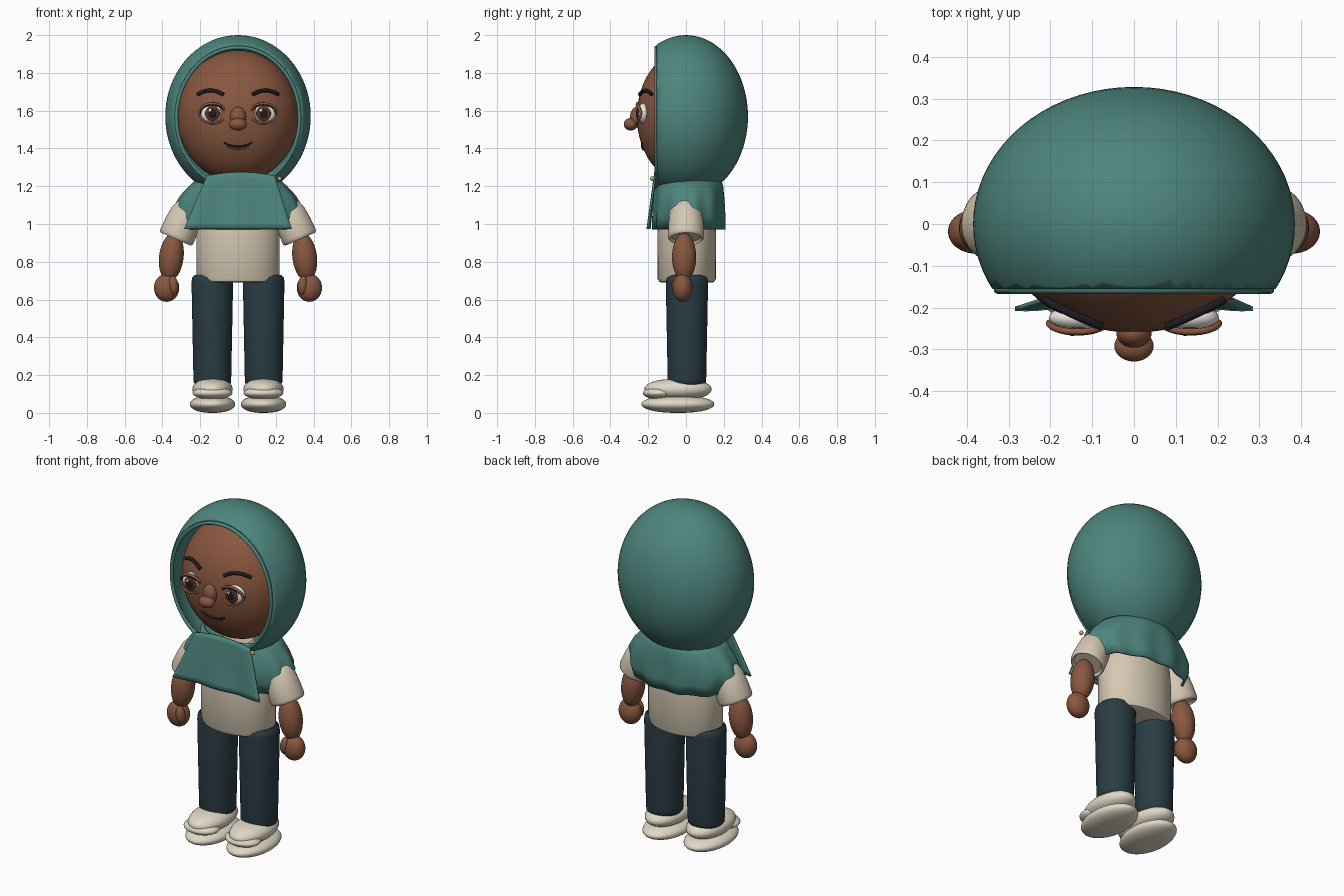
import bpy, bmesh, math
from mathutils import Vector, Matrix

if "Cube" in bpy.data.objects:
    bpy.data.objects.remove(bpy.data.objects["Cube"])


def mat(name, rgb):
    m = bpy.data.materials.new(name)
    m.diffuse_color = (*rgb, 1)
    m.use_nodes = True
    m.node_tree.nodes["Principled BSDF"].inputs["Base Color"].default_value = m.diffuse_color
    return m


TEAL = mat("teal_cloth", (0.075, 0.235, 0.205))
SKIN = mat("brown_skin", (0.25, 0.095, 0.05))
CREAM = mat("cream_cloth", (0.67, 0.58, 0.45))
NAVY = mat("navy_cloth", (0.022, 0.045, 0.058))
SHOE = mat("off_white", (0.75, 0.69, 0.57))
WHITE = mat("eye_white", (0.85, 0.82, 0.75))
IRIS = mat("iris_brown", (0.10, 0.035, 0.018))
DARK = mat("near_black", (0.012, 0.012, 0.015))
LIP = mat("lip_brown", (0.14, 0.04, 0.025))
GOLD = mat("gold", (0.6, 0.38, 0.1))


def finish(name, bm, material, thickness=0, angle=40):
    me = bpy.data.meshes.new(name)
    bmesh.ops.recalc_face_normals(bm, faces=bm.faces)
    bm.to_mesh(me)
    bm.free()
    ob = bpy.data.objects.new(name, me)
    bpy.context.collection.objects.link(ob)
    me.materials.append(material)
    bpy.ops.object.select_all(action='DESELECT')
    ob.select_set(True)
    bpy.context.view_layer.objects.active = ob
    bpy.ops.object.shade_smooth_by_angle(angle=math.radians(angle))
    if thickness:
        s = ob.modifiers.new("thickness", 'SOLIDIFY')
        s.thickness, s.offset = thickness, -1
    return ob


def ball(name, c, r, material, tilt=0, power=1.0, seg=40):
    """Ellipsoid; tilt turns it about y, power < 1 squares it off vertically."""
    bm = bmesh.new()
    bmesh.ops.create_uvsphere(bm, u_segments=seg, v_segments=seg // 2, radius=1)
    for v in bm.verts:
        h = math.hypot(v.co.x, v.co.y)
        if h > 1e-5:
            k = h ** (power - 1)
            v.co.x *= k
            v.co.y *= k
    bm.transform(Matrix.Translation(c) @ Matrix.Rotation(tilt, 4, 'Y') @ Matrix.Diagonal((*r, 1)))
    return finish(name, bm, material)


def loft(name, rings, material, c=(0, 0), n=48, caps=True, ripple=None, thickness=0):
    """Stack of elliptical rings (z, rx, ry)."""
    bm = bmesh.new()
    loops = []
    for i, (z, rx, ry) in enumerate(rings):
        loop = []
        for k in range(n):
            a = math.tau * k / n
            g = 1 + (ripple(a, i / (len(rings) - 1)) if ripple else 0)
            loop.append(bm.verts.new((c[0] + rx * g * math.cos(a), c[1] + ry * g * math.sin(a), z)))
        loops.append(loop)
    for p, q in zip(loops, loops[1:]):
        for k in range(n):
            j = (k + 1) % n
            bm.faces.new((p[k], p[j], q[j], q[k]))
    if caps:
        bm.faces.new(loops[0])
        bm.faces.new(loops[-1])
    return finish(name, bm, material, thickness)


def tube(name, pts, r, material, closed=False):
    cu = bpy.data.curves.new(name, 'CURVE')
    cu.dimensions = '3D'
    cu.bevel_depth, cu.bevel_resolution, cu.use_fill_caps = r, 3, True
    sp = cu.splines.new('POLY')
    sp.points.add(len(pts) - 1)
    for p, co in zip(sp.points, pts):
        p.co = (*co, 1)
    sp.use_cyclic_u = closed
    sp.use_smooth = True
    cu.materials.append(material)
    ob = bpy.data.objects.new(name, cu)
    bpy.context.collection.objects.link(ob)
    return ob


HEAD, HR = (0, 0, 1.57), (0.32, 0.26, 0.35)


def on_face(x, z, lift=0.0):
    s = 1 - (x / HR[0]) ** 2 - ((z - HEAD[2]) / HR[2]) ** 2
    return (x, -HR[1] * math.sqrt(max(s, 0)) - lift, z)


def arc_on_face(x0, x1, z, rise, lift, n=14):
    ts = [i / n for i in range(n + 1)]
    return [on_face(x0 + (x1 - x0) * t, z + rise * 4 * t * (1 - t), lift) for t in ts]


# head, nose and mouth
ball("head", HEAD, HR, SKIN, seg=64)
ball("nose_bridge", (0, -0.262, 1.565), (0.042, 0.034, 0.055), SKIN)
ball("nose_tip", (0, -0.292, 1.528), (0.047, 0.037, 0.033), SKIN)
tube("mouth_line", arc_on_face(-0.075, 0.075, 1.43, -0.02, 0.003), 0.005, DARK)
tube("lower_lip", arc_on_face(-0.055, 0.055, 1.416, -0.02, 0.002), 0.006, LIP)

# headscarf hood: ellipsoid shell opened at the front
bm = bmesh.new()
bmesh.ops.create_uvsphere(bm, u_segments=72, v_segments=40, radius=1)
bm.transform(Matrix.Translation((0, 0, 1.57)) @ Matrix.Diagonal((0.385, 0.328, 0.43, 1)))
bmesh.ops.bisect_plane(bm, geom=bm.verts[:] + bm.edges[:] + bm.faces[:],
                       plane_co=(0, -0.155, 0), plane_no=(0, -1, 0), clear_outer=True)
finish("scarf_hood", bm, TEAL, 0.012)
tube("hood_rim", [(0.326 * math.cos(a), -0.157, 1.562 + 0.372 * math.sin(a))
                  for a in (math.tau * i / 72 for i in range(72))], 0.01, TEAL, True)

# scarf cape over the shoulders, folds deepening towards the hem
loft("scarf_cape", [(1.25, 0.21, 0.165), (1.2, 0.26, 0.18), (1.15, 0.305, 0.186), (1.09, 0.338, 0.19),
                    (1.03, 0.33, 0.192), (0.97, 0.3, 0.192)], TEAL, (0, 0.018), 96, False,
     lambda a, t: 0.035 * t * math.sin(11 * a), 0.012)

# front drape of the scarf
bm = bmesh.new()
NX, NZ = 24, 10
grid = []
for j in range(NZ + 1):
    t = j / NZ
    row = []
    for i in range(NX + 1):
        u = 2 * i / NX - 1
        x = u * (0.18 + 0.105 * t) + 0.015 * (1 - t)
        z = 1.255 + 0.02 * (1 - u * u) * (1 - t) - 0.28 * t
        row.append(bm.verts.new((x, -0.168 - 0.035 * t - 0.006 * t * math.cos(7 * u), z)))
    grid.append(row)
for p, q in zip(grid, grid[1:]):
    for i in range(NX):
        bm.faces.new((p[i], p[i + 1], q[i + 1], q[i]))
finish("scarf_drape", bm, TEAL, 0.01)
ball("scarf_pin", (0.22, -0.178, 1.24), (0.012,) * 3, GOLD, seg=16)

# shirt body
loft("shirt", [(0.69, 0.2, 0.135), (0.695, 0.212, 0.147), (0.71, 0.22, 0.154), (0.95, 0.22, 0.155),
               (1.06, 0.21, 0.15), (1.14, 0.14, 0.11), (1.2, 0.08, 0.08)], CREAM, (0, 0.004), 64)

for sx, side in ((-1, "left"), (1, "right")):
    # eye, lids and brow
    ex, ez = 0.135 * sx, 1.585
    ball(side + "_eyeball", (ex, -0.225, ez), (0.068, 0.032, 0.055), WHITE)
    ball(side + "_iris", (ex, -0.252, ez), (0.039, 0.01, 0.042), IRIS)
    ball(side + "_pupil", (ex, -0.259, ez), (0.022, 0.006, 0.025), DARK)
    ball(side + "_eye_glint", (ex - 0.013, -0.264, ez + 0.017), (0.008, 0.004, 0.009), WHITE, seg=16)
    for lid, s, m, r in (("upper_lid", 1, SKIN, 0.008), ("lower_lid", -1, SKIN, 0.006)):
        pts = []
        for i in range(17):
            a = math.pi * i / 16
            pts.append((ex + 0.068 * math.cos(a), -0.236 - 0.022 * math.sin(a), ez + s * 0.052 * math.sin(a)))
        tube(side + "_" + lid, pts, r, m)
    tube(side + "_lash", [(ex + 0.066 * math.cos(a), -0.24 - 0.023 * math.sin(a), ez + 0.046 * math.sin(a))
                          for a in (math.pi * i / 16 for i in range(17))], 0.004, DARK)
    tube(side + "_brow", arc_on_face(0.078 * sx, 0.215 * sx, 1.685, 0.022, 0.008), 0.01, DARK)

    # sleeve, arm and hand
    sleeve = loft(side + "_sleeve", [(0.015, 0.075, 0.075), (0, 0.086, 0.086), (0.006, 0.093, 0.093),
                                     (0.02, 0.096, 0.096), (0.09, 0.093, 0.093), (0.15, 0.086, 0.086),
                                     (0.19, 0.07, 0.07), (0.21, 0.045, 0.045), (0.217, 0.015, 0.015)], CREAM)
    sleeve.rotation_euler.y = -0.41 * sx
    sleeve.location = (0.33 * sx, 0, 0.92)
    ball(side + "_forearm", (0.353 * sx, -0.01, 0.825), (0.065, 0.064, 0.128), SKIN, -0.12 * sx)
    ball(side + "_hand", (0.378 * sx, -0.018, 0.662), (0.067, 0.053, 0.074), SKIN)
    ball(side + "_thumb", (0.342 * sx, -0.05, 0.675), (0.026, 0.026, 0.05), SKIN, 0.1 * sx)

    # trouser leg
    loft(side + "_trouser_leg", [(0.15, 0.09, 0.09), (0.16, 0.098, 0.1), (0.18, 0.1, 0.102), (0.69, 0.11, 0.112),
                                 (0.715, 0.107, 0.109), (0.73, 0.092, 0.094)], NAVY, (0.136 * sx, 0.005))

    # shoe: sole, upper and toe cap
    ball(side + "_shoe_sole", (0.135 * sx, -0.043, 0.046), (0.12, 0.193, 0.046), SHOE, power=0.85)
    ball(side + "_shoe_upper", (0.135 * sx, -0.042, 0.125), (0.107, 0.178, 0.055), SHOE, power=0.75)
    ball(side + "_shoe_toe", (0.135 * sx, -0.145, 0.105), (0.105, 0.083, 0.034), SHOE)
